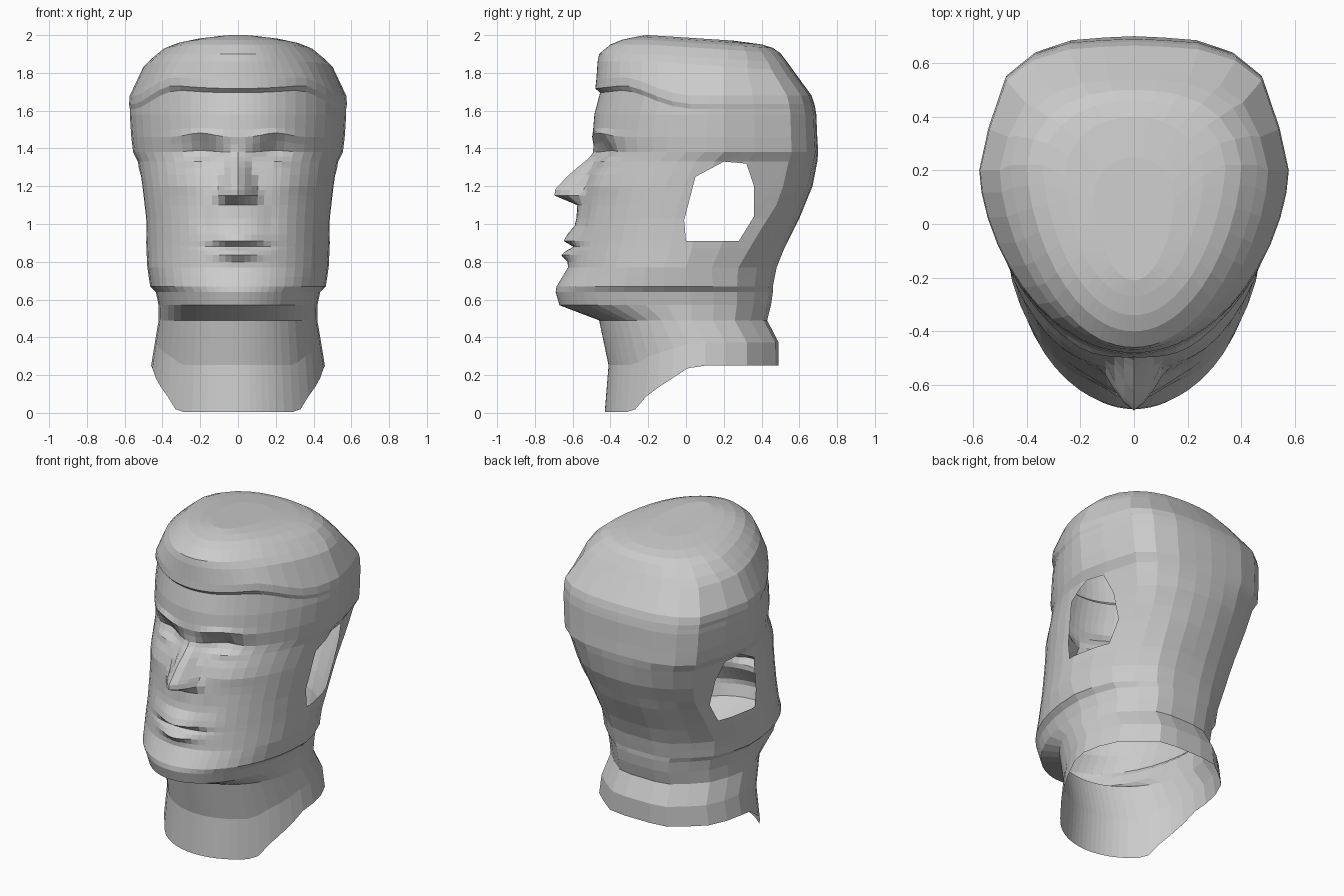
import bpy, bmesh
from math import sin, cos, exp, radians
from mathutils import Vector

# key sections: z, front y, half width, y of widest point, back y
KEYS = [
    (0.00, -.43, .46, .10, .49), (0.25, -.41, .44, .10, .49),
    (0.49, -.46, .42, .03, .43), (0.57, -.67, .42, .03, .45),
    (0.64, -.69, .435, .02, .46), (0.67, -.685, .465, .02, .46),
    (0.77, -.625, .48, .0, .48), (0.87, -.61, .485, .03, .52),
    (1.03, -.58, .49, .05, .60), (1.20, -.545, .51, .10, .67),
    (1.33, -.50, .53, .15, .695), (1.38, -.48, .555, .20, .70),
    (1.46, -.495, .565, .20, .695), (1.58, -.485, .573, .20, .69),
    (1.69, -.455, .573, .20, .685), (1.715, -.48, .577, .20, .68),
    (1.76, -.475, .573, .20, .665), (1.86, -.468, .50, .20, .57),
    (1.90, -.46, .46, .22, .54), (1.95, -.40, .40, .22, .50),
    (1.975, -.34, .34, .22, .46), (1.99, -.27, .26, .18, .40),
    (2.00, -.21, .15, .10, .25)]
# front squareness by height
FRONT = [(0, 1), (.49, 1), (.6, .93), (.75, .95), (.9, 1), (1.2, 1), (1.6, 1.2), (2, 1.2)]
# back outline by height: pairs of (fraction of half width, fraction of depth)
BACK = [
    (0.0, 1, 0, .95, .28, .84, .57, .64, .78, .44, .96, .2, 1, 0, 1),
    (0.75, 1, 0, .94, .28, .83, .57, .63, .78, .42, .95, .2, 1, 0, 1),
    (1.1, 1, 0, .93, .36, .79, .73, .62, .85, .42, .94, .2, .99, 0, 1),
    (1.38, 1, 0, .94, .33, .83, .72, .66, .88, .42, .97, .2, .99, 0, 1),
    (1.76, 1, 0, .94, .33, .83, .72, .66, .88, .42, .97, .2, .99, 0, 1),
    (1.92, 1, 0, .94, .34, .80, .66, .63, .84, .42, .95, .2, .99, 0, 1),
    (2.0, 1, 0, .94, .34, .80, .60, .63, .78, .42, .91, .2, .98, 0, 1)]
ROWS = sorted({k[0] for k in KEYS} | {
    .72, .80, .835, .86, .88, .91, .945, .99, 1.10, 1.15, 1.18,
    1.26, 1.30, 1.355, 1.42, 1.50})
EAR = [(0, .91), (.28, .91), (.36, 1.04), (.36, 1.2), (.32, 1.32),
       (.2, 1.33), (.05, 1.25), (-.01, 1.02)]
FRONT_ANGLES = [0, 4, 8, 12, 16, 21, 26, 32, 39, 46, 54, 62, 71, 80]


def interp(table, z):
    for a, b in zip(table, table[1:]):
        if z <= b[0]:
            t = max(0, (z - a[0]) / (b[0] - a[0]))
            return [p + (q - p) * t for p, q in zip(a[1:], b[1:])]
    return table[-1][1:]


def bump(x, z, cx, cz, sx, sz, amp):
    return amp * exp(-((x - cx) / sx) ** 2 - ((z - cz) / sz) ** 2)


def features(x, z):
    """Forward relief of the face."""
    # nose: height and half width along its length
    h, w = interp([(1.09, 0, .11), (1.10, .01, .11), (1.15, .14, .12),
                   (1.18, .145, .11), (1.27, .09, .075), (1.35, .02, .055),
                   (1.43, 0, .05)], z)
    d = h * max(0, 1 - (x / w) ** 1.4)
    # lips and mouth line
    d += bump(x, z, 0, .92, .12, .04, .048) + bump(x, z, 0, .835, .10, .025, .045)
    d += bump(x, z, 0, .88, .14, .012, -.03)
    # brow, eye socket, eyelid, cheekbone, cheek hollow
    d += bump(x, z, .19, 1.455, .12, .03, .02)
    d += bump(x, z, .18, 1.365, .09, .05, -.05)
    d += bump(x, z, .20, 1.335, .07, .025, .03)
    d += bump(x, z, .28, 1.22, .10, .07, .015)
    d += bump(x, z, .17, 1.02, .05, .08, -.012)
    return d


def place(x, y, z):
    """Bend rows to the neck rim, brow arch, hairline and sloped crown."""
    if z < .49:
        rim = interp([(-.5, .005), (-.28, .005), (-.2, .1), (.03, .25), (.6, .25)], y)[0]
        z = rim + (.49 - rim) * z / .49
    elif z < 1.55 and y < -.1:
        z += bump(x, z, .2, 1.44, .09, .06, .025)
    elif 1.65 < z < 1.8:
        z += interp([(-.5, 0), (-.32, .02), (-.25, 0), (-.1, -.06), (0, -.08), (.8, -.08)], y)[0]
    elif z > 1.84:
        z -= .065 * max(0, y + .2)
    return x, y, z


def ring(z):
    f, w, yc, b = interp(KEYS, z)
    ef = interp(FRONT, z)[0]
    pts = []
    for a in FRONT_ANGLES:
        x = w * sin(radians(a))
        y = yc - (yc - f) * cos(radians(a)) ** ef
        if .7 < z < 1.6:
            y -= features(x, z)
        pts.append(place(x, y, z))
    uv = interp(BACK, z)
    for u, v in zip(uv[::2], uv[1::2]):
        pts.append(place(w * u, yc + (b - yc) * v, z))
    return pts


# half head shell lofted from the rings
bm = bmesh.new()
rings = [[bm.verts.new(p) for p in ring(z)] for z in ROWS]
for lo, hi in zip(rings, rings[1:]):
    for j in range(len(lo) - 1):
        bm.faces.new((lo[j], lo[j + 1], hi[j + 1], hi[j]))
bm.faces.new(rings[-1])

# ear opening: slice the side along each edge of the outline, then remove the inside
sides = []
for a, b in zip(EAR, EAR[1:] + EAR[:1]):
    co = Vector((0, a[0], a[1]))
    sides.append((co, Vector((0, b[1] - a[1], a[0] - b[0])).normalized()))
for co, no in sides:
    faces = [f for f in bm.faces if f.calc_center_median().x > .2
             and any(-.03 < v.co.y < .4 and .88 < v.co.z < 1.36 for v in f.verts)]
    geom = faces + list({e for f in faces for e in f.edges}) \
        + list({v for f in faces for v in f.verts})
    bmesh.ops.bisect_plane(bm, geom=geom, plane_co=co, plane_no=no, dist=.0005)
inner = []
for f in bm.faces:
    c = f.calc_center_median()
    if c.x > .1 and all((c - co).dot(no) < 0 for co, no in sides):
        inner.append(f)
bmesh.ops.delete(bm, geom=inner, context='FACES')

mesh = bpy.data.meshes.new("head_shell")
bm.to_mesh(mesh)
bm.free()
head = bpy.data.objects.new("head_shell", mesh)
bpy.context.collection.objects.link(head)

# mirror to the other side
mir = head.modifiers.new("mirror", 'MIRROR')
mir.use_axis[0] = True
mir.use_clip = True
mir.merge_threshold = .001
